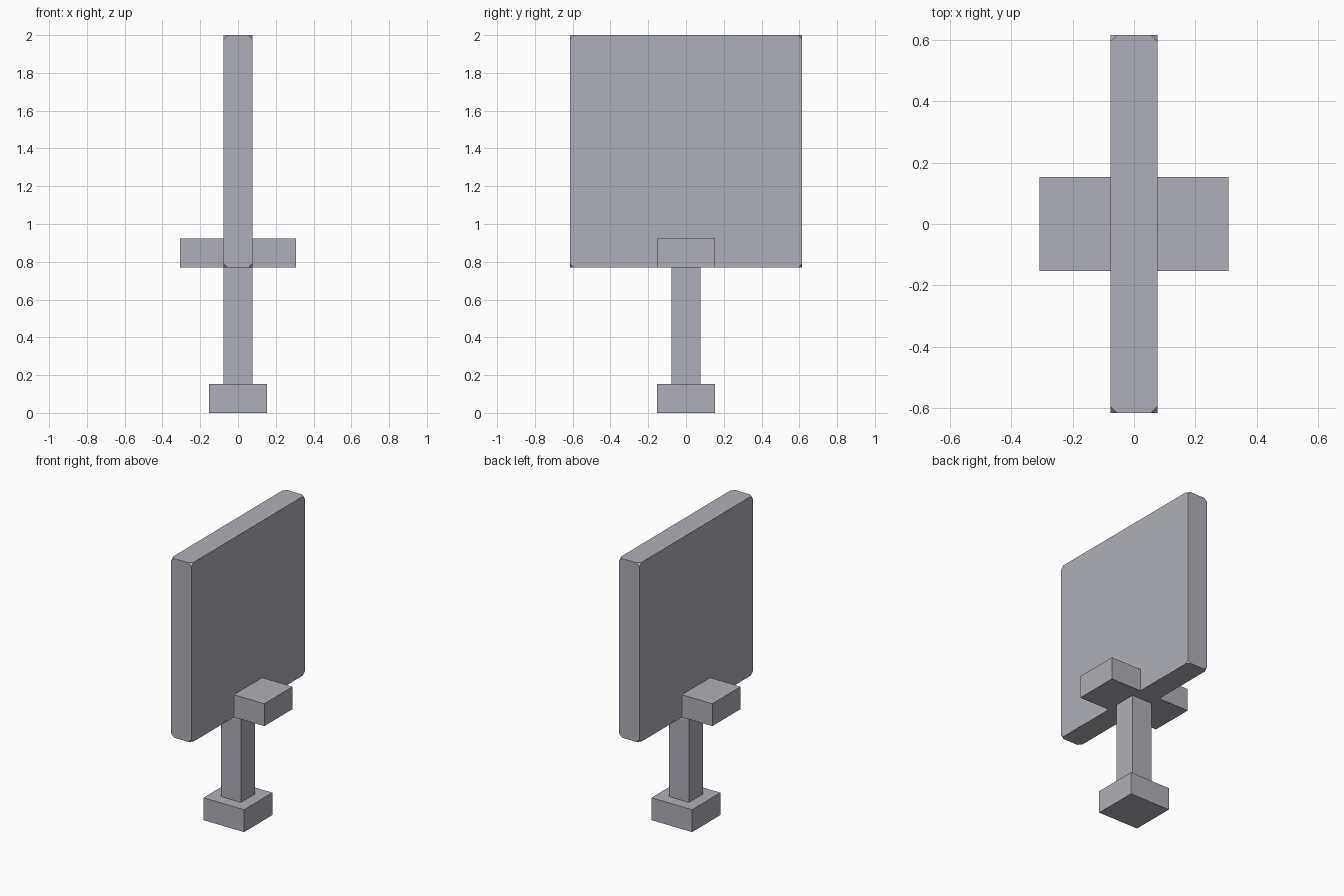
import bpy, bmesh
from mathutils import Matrix, Vector

if "Cube" in bpy.data.objects:
    bpy.data.objects.remove(bpy.data.objects["Cube"])

U = 2 / 13  # the model is laid out on a 13-unit-high block grid

grey = bpy.data.materials.new("stone_grey")
grey.diffuse_color = (0.43, 0.43, 0.48, 1)
grey.use_nodes = True
grey.node_tree.nodes["Principled BSDF"].inputs["Base Color"].default_value = grey.diffuse_color


def block(name, half_x, half_y, z0, z1, corner_cut=0):
    """Box centred on x and y, given in grid units, with optional clipped corners."""
    bm = bmesh.new()
    size = Vector((2 * half_x, 2 * half_y, z1 - z0)) * U
    centre = Vector((0, 0, (z0 + z1) / 2)) * U
    bmesh.ops.create_cube(bm, size=1, matrix=Matrix.LocRotScale(centre, None, size))
    if corner_cut:
        bmesh.ops.bevel(bm, geom=bm.verts[:], offset=corner_cut, offset_type='OFFSET',
                        segments=1, affect='VERTICES')
    bmesh.ops.recalc_face_normals(bm, faces=bm.faces[:])
    mesh = bpy.data.meshes.new(name)
    bm.to_mesh(mesh)
    bm.free()
    mesh.materials.append(grey)
    obj = bpy.data.objects.new(name, mesh)
    bpy.context.collection.objects.link(obj)
    return obj


# base block, post, cross block and the large clipped slab
block("pommel", 1, 1, 0, 1)
block("handle", 0.5, 0.5, 1, 5)
block("guard", 2, 1, 5, 6)
block("blade", 0.5, 4, 5, 13, corner_cut=0.022)
